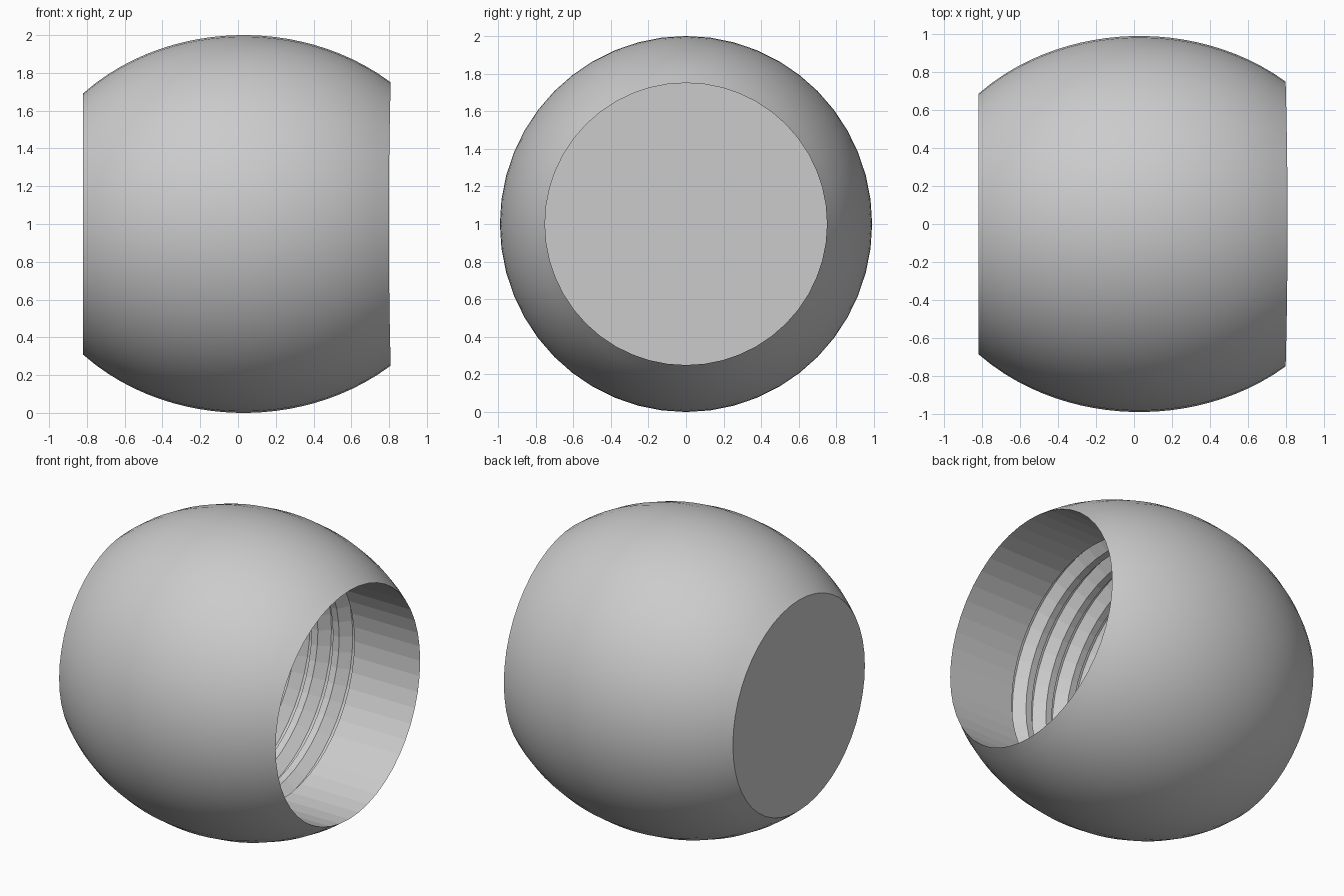
import bpy, bmesh
from math import sin, cos, pi, sqrt

old = bpy.data.objects.get("Cube")
if old:
    bpy.data.objects.remove(old)

SEGMENTS, RINGS = 48, 24
HALF_X, HALF_Y, MID_X = 1.177, 0.99, 0.03    # ellipsoid body
BACK, BORE, FLOOR = -0.82, 0.75, -0.4

grey = bpy.data.materials.new("plain grey")
grey.use_nodes = True
grey.diffuse_color = (0.6, 0.6, 0.6, 1)
grey.node_tree.nodes["Principled BSDF"].inputs["Base Color"].default_value = grey.diffuse_color

angles = [2 * pi * i / SEGMENTS for i in range(SEGMENTS)]
bm = bmesh.new()


def rim_x(a):
    """Where the round bore meets the slightly oval body."""
    return MID_X + HALF_X * sqrt(1 - (BORE * cos(a) / HALF_Y) ** 2 - (BORE * sin(a)) ** 2)


def shell_point(a, t):
    x = BACK + t * (rim_x(a) - BACK)
    f = sqrt(1 - ((x - MID_X) / HALF_X) ** 2)
    return x, HALF_Y * f * cos(a), 1 + f * sin(a)


def ring(point):
    return [bm.verts.new(point(a)) for a in angles]


def bridge(r1, r2, smooth):
    for i in range(SEGMENTS):
        j = (i + 1) % SEGMENTS
        bm.faces.new((r1[i], r1[j], r2[j], r2[i])).smooth = smooth


# Outer shell, from the flat back end to the rim
shell = [ring(lambda a, t=k / RINGS: shell_point(a, t)) for k in range(RINGS)]
shell.append(ring(lambda a: (rim_x(a), BORE * cos(a), 1 + BORE * sin(a))))
for r1, r2 in zip(shell, shell[1:]):
    bridge(r1, r2, True)
bm.faces.new(shell[0])

# Bore: plain neck, then thread grooves cut outward, then the floor
profile = []
for k in range(4):
    x = 0.32 - 0.155 * k
    profile += [(x, BORE), (x - 0.02, BORE + 0.055),
                (x - 0.05, BORE + 0.055), (x - 0.11, BORE)]
profile.append((FLOOR, BORE))
last = shell[-1]
for x, r in profile:
    new = ring(lambda a: (x, r * cos(a), 1 + r * sin(a)))
    bridge(last, new, False)
    last = new
bm.faces.new(last)

bmesh.ops.recalc_face_normals(bm, faces=bm.faces[:])
mesh = bpy.data.meshes.new("threaded_ball_cap")
bm.to_mesh(mesh)
bm.free()
mesh.materials.append(grey)
cap = bpy.data.objects.new("threaded_ball_cap", mesh)
bpy.context.collection.objects.link(cap)
